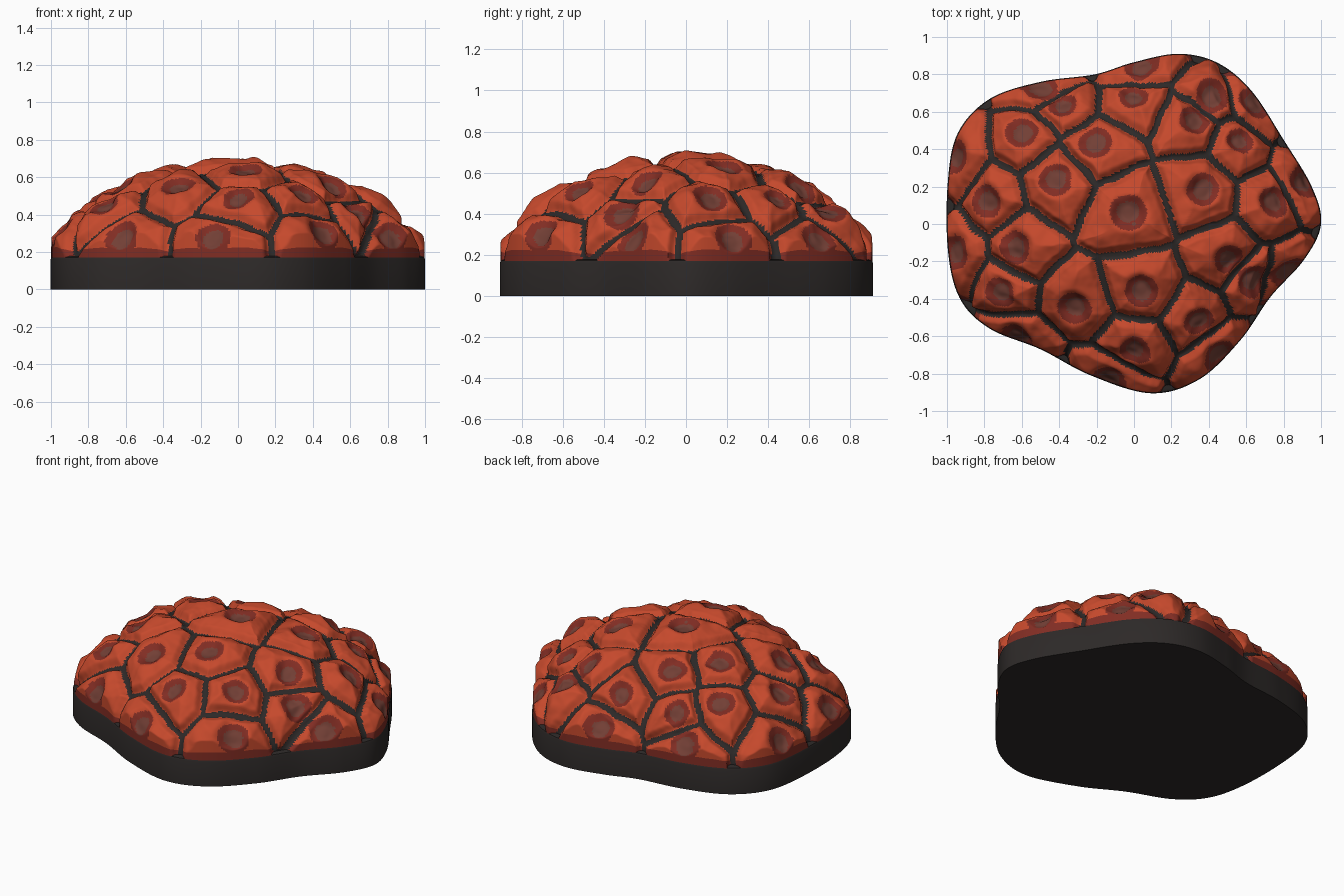
import bpy, bmesh, math
from mathutils import Vector, noise
from mathutils.kdtree import KDTree

cube = bpy.data.objects.get("Cube")
if cube:
    bpy.data.objects.remove(cube, do_unlink=True)


def material(name, colour):
    mat = bpy.data.materials.new(name)
    mat.use_nodes = True
    mat.diffuse_color = (*colour, 1)
    mat.node_tree.nodes["Principled BSDF"].inputs["Base Color"].default_value = (*colour, 1)
    return mat


charcoal = material("charcoal", (.026, .022, .021))
red = material("brick red", (.56, .066, .025))
dark_red = material("dark red", (.22, .026, .017))
brown = material("crater brown", (.17, .05, .036))
DARK, RED, DEEP, FLOOR = range(4)

# Five-lobed outline, smoothed into a closed curve
control = [Vector(p) for p in (
    (1, 0), (.95, .2), (.8, .45), (.63, .71), (.45, .86), (.24, .91), (0, .865),
    (-.21, .8), (-.5, .76), (-.77, .67), (-.94, .49), (-.995, .23), (-.995, -.14),
    (-.93, -.4), (-.77, -.56), (-.5, -.67), (-.23, -.81), (.09, -.905),
    (.35, -.83), (.57, -.62), (.73, -.39), (.91, -.19))]
STEPS = 24
outline = []
for i in range(len(control)):
    a, b, c, d = (control[(i + k) % len(control)] for k in (-1, 0, 1, 2))
    for k in range(STEPS):
        t = k / STEPS
        outline.append(b + (c - a) * t / 2 + (a * 2 - b * 5 + c * 4 - d) * t * t / 2
                       + (b * 3 - a - c * 3 + d) * t ** 3 / 2)
COLS = len(outline)

# Dome under the cells
BOTTOM, RISE, INSET, POWER = .17, .465, .96, 1.2


def dome(edge, phi):
    flat = edge * (INSET * math.sin(phi))
    return Vector((flat.x, flat.y, BOTTOM + RISE * math.cos(phi) ** POWER))


def dome_normal(edge, phi):
    slope = RISE * POWER * math.cos(phi) ** (POWER - 1) * math.sin(phi)
    side = edge.normalized() * slope
    return Vector((side.x, side.y, edge.length * math.cos(phi))).normalized()


def smooth(low, high, value):
    t = min(max((value - low) / (high - low), 0), 1)
    return t * t * (3 - 2 * t)


# One centre for each cell, lifted onto the dome
centres = (
    (-.03, .06), (.04, -.36), (.37, .18), (.5, -.19), (.33, .56), (.57, .44),
    (.75, .11), (-.2, .43), (-.42, .24), (-.64, -.12), (-.32, -.44), (0, -.67),
    (.34, -.52), (-.6, .49), (-.79, .12), (-.95, -.14), (-.72, -.37), (0, .68),
    (-.38, .64), (.43, .69), (.05, .845), (-.5, .745), (-.96, .37), (.92, .23),
    (.64, -.31), (.45, -.7), (.83, -.265), (-.64, -.61), (-.14, -.83), (.66, .66))
seeds = []
for c in centres:
    c = Vector(c)
    edge = max(outline, key=lambda p: p.normalized().dot(c.normalized()))
    seeds.append(dome(edge, math.asin(min(c.length / edge.length, .97))))
tree = KDTree(len(seeds))
for i, s in enumerate(seeds):
    tree.insert(s, i)
tree.balance()
near = [[n[1] for n in tree.find_n(s, 10)][1:] for s in seeds]
crater = [min(.09, max(.06, .21 * (seeds[n[3]] - s).length)) for s, n in zip(seeds, near)]


def cell(point):
    """Distance to the cell border, and distance to the centre in crater radii."""
    p = point + noise.noise_vector(point * 9) * .012 + noise.noise_vector(point * 30) * .004
    _, i, dist = tree.find(p)
    border = min(((p - seeds[n]).length_squared - dist * dist)
                 / (2 * (seeds[n] - seeds[i]).length) for n in near[i])
    return border, dist / crater[i]


def lift(point, border, radius):
    height = .04 * smooth(.008, .05, border) + .035 * smooth(.03, .14, border)
    height -= .045 * (1 - smooth(.3, 1.3, radius))
    return height + .008 * noise.noise(point * 14) * smooth(.01, .05, border)


def surface(edge, phi, floor, info):
    """Raise the floor point, keeping it inside the base outline."""
    p = floor + dome_normal(edge, phi) * lift(floor, *info)
    keep = min(1, edge.length * .996 / max(p.xy.length, .001))
    return p.x * keep, p.y * keep, p.z


def colour(point, border, radius):
    if border < .018:
        return DARK
    if radius < .6:
        return FLOOR
    if radius < 1 or point.z < BOTTOM + .035:
        return DEEP
    return RED


def finish(bm, name, mats, angle):
    bmesh.ops.recalc_face_normals(bm, faces=bm.faces)
    mesh = bpy.data.meshes.new(name)
    bm.to_mesh(mesh)
    bm.free()
    for m in mats:
        mesh.materials.append(m)
    obj = bpy.data.objects.new(name, mesh)
    bpy.context.collection.objects.link(obj)
    bpy.ops.object.select_all(action='DESELECT')
    obj.select_set(True)
    bpy.context.view_layer.objects.active = obj
    bpy.ops.object.shade_smooth_by_angle(angle=math.radians(angle))


def bridge(bm, low, high):
    return [bm.faces.new((low[j], low[(j + 1) % COLS], high[(j + 1) % COLS], high[j]))
            for j in range(COLS)]


# Cracked shell of raised cells with craters
RINGS = 140
bm = bmesh.new()
previous = None
for r in range(RINGS, 0, -1):
    phi = math.pi / 2 * r / RINGS
    ring, paint = [], []
    for edge in outline:
        p = dome(edge, phi)
        info = cell(p)
        ring.append(bm.verts.new(surface(edge, phi, p, info)))
        paint.append(colour(p, *info))
    if previous:
        for face, index in zip(bridge(bm, previous, ring), paint):
            face.material_index = index
    previous = ring
bm.faces.new(previous).material_index = FLOOR
finish(bm, "cracked_shell", (charcoal, red, dark_red, brown), 60)

# Solid base with a softened top edge
bm = bmesh.new()
rings = [[bm.verts.new((p.x * s, p.y * s, z)) for p in outline]
         for s, z in ((1, 0), (1, .16), (.995, .172), (.98, .178))]
for low, high in zip(rings, rings[1:]):
    bridge(bm, low, high)
bm.faces.new(rings[0])
bm.faces.new(rings[-1])
finish(bm, "base", (charcoal,), 40)
